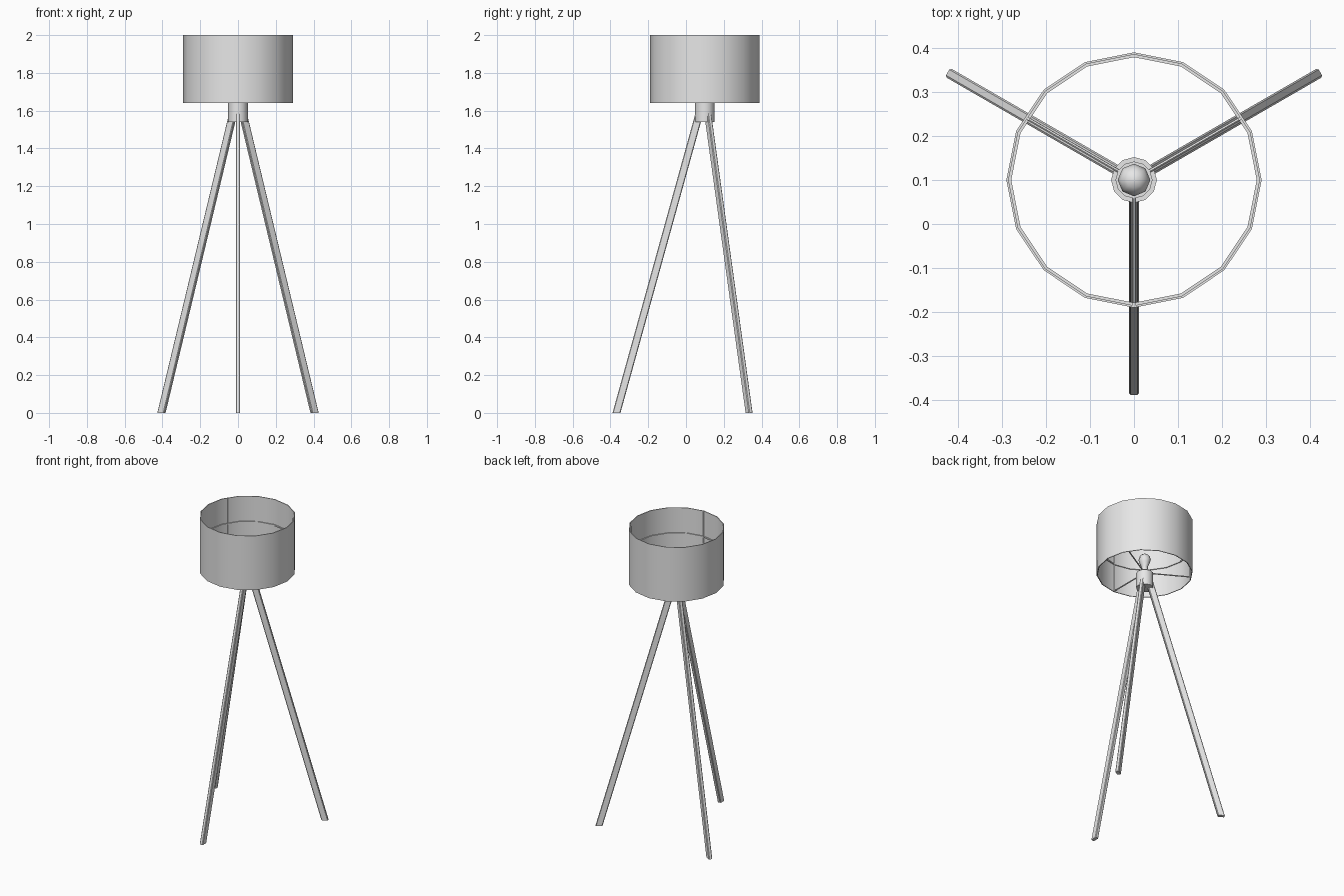
import bpy, bmesh, math
from mathutils import Vector

if "Cube" in bpy.data.objects:
    bpy.data.objects.remove(bpy.data.objects["Cube"])

CX, CY = 0.0, 0.1                       # lamp axis
LEG_ANGLES = [math.radians(a) for a in (30, 150, 270)]
R_SHADE, SIDES = 0.29, 16

grey = bpy.data.materials.new("light_grey")
grey.diffuse_color = (0.8, 0.8, 0.8, 1)
grey.use_nodes = True
grey.node_tree.nodes["Principled BSDF"].inputs["Base Color"].default_value = grey.diffuse_color


def finish(name, bm, smooth=True):
    bmesh.ops.recalc_face_normals(bm, faces=bm.faces)
    mesh = bpy.data.meshes.new(name)
    bm.to_mesh(mesh)
    bm.free()
    mesh.materials.append(grey)
    ob = bpy.data.objects.new(name, mesh)
    bpy.context.collection.objects.link(ob)
    if smooth:
        bpy.ops.object.select_all(action='DESELECT')
        ob.select_set(True)
        bpy.context.view_layer.objects.active = ob
        bpy.ops.object.shade_smooth_by_angle(angle=math.radians(46))
    return ob


def loft(bm, rings, wrap=False, caps=True):
    """Skin a list of point rings."""
    vs = [[bm.verts.new(p) for p in r] for r in rings]
    n = len(vs[0])
    pairs = list(zip(vs, vs[1:])) + ([(vs[-1], vs[0])] if wrap else [])
    for a, b in pairs:
        for i in range(n):
            j = (i + 1) % n
            bm.faces.new((a[i], a[j], b[j], b[i]))
    if caps and not wrap:
        bm.faces.new(vs[0][::-1])
        bm.faces.new(vs[-1])


def circle(r, z, n):
    return [(CX + r * math.cos(2 * math.pi * i / n),
             CY + r * math.sin(2 * math.pi * i / n), z) for i in range(n)]


def lathe(name, profile, n, wrap=False):
    bm = bmesh.new()
    loft(bm, [circle(r, z, n) for r, z in profile], wrap)
    return finish(name, bm)


def polar(a, r, z):
    return Vector((CX + r * math.cos(a), CY + r * math.sin(a), z))


def rod(name, p, q, r, n=6):
    axis = (q - p).normalized()
    u = axis.orthogonal().normalized()
    v = axis.cross(u)
    offs = [u * r * math.cos(2 * math.pi * i / n) + v * r * math.sin(2 * math.pi * i / n)
            for i in range(n)]
    bm = bmesh.new()
    loft(bm, [[p + o for o in offs], [q + o for o in offs]])
    return finish(name, bm)


def wall(a):
    """Distance from the axis to the faceted shade in direction a."""
    step = 2 * math.pi / SIDES
    return R_SHADE * math.cos(step / 2) / math.cos(a % step - step / 2)


# open drum shade with a thin wall
lathe("shade", [(R_SHADE, 1.64), (R_SHADE, 2.0), (R_SHADE - 0.005, 2.0),
                (R_SHADE - 0.005, 1.64)], SIDES, wrap=True)

# wire hoop half way up the inside of the shade
lathe("shade_hoop", [(0.286, 1.826), (0.286, 1.834), (0.279, 1.834),
                     (0.279, 1.826)], SIDES, wrap=True)

# hub, socket and bulb
lathe("hub", [(0.052, 1.54), (0.052, 1.64)], 12)
lathe("socket", [(0.042, 1.635), (0.042, 1.65), (0.022, 1.65), (0.022, 1.67)], 12)
lathe("bulb", [(0.018, 1.66), (0.019, 1.685), (0.031, 1.712), (0.037, 1.735),
               (0.031, 1.757), (0.018, 1.769), (0.004, 1.773)], 8)

for k, a in enumerate(LEG_ANGLES, 1):
    # splayed leg with chamfered rectangular section, cut level at both ends
    out = Vector((math.cos(a), math.sin(a), 0))
    side = Vector((-math.sin(a), math.cos(a), 0))
    hx, hy, c = 0.021, 0.0115, 0.004
    sec = [(hx, -hy + c), (hx, hy - c), (hx - c, hy), (-hx + c, hy),
           (-hx, hy - c), (-hx, -hy + c), (-hx + c, -hy), (hx - c, -hy)]
    bm = bmesh.new()
    loft(bm, [[polar(a, r, z) + out * x + side * y for x, y in sec]
              for r, z in ((0.468, 0.0), (0.0225, 1.61))])
    finish(f"leg_{k}", bm, smooth=False)

    # spoke from hub to shade, and upright wire on the wall
    w = wall(a) - 0.008
    rod(f"shade_spoke_{k}", polar(a, 0.035, 1.645), polar(a, w, 1.645), 0.004)
    rod(f"shade_upright_{k}", polar(a, w, 1.643), polar(a, w, 1.998), 0.004)
